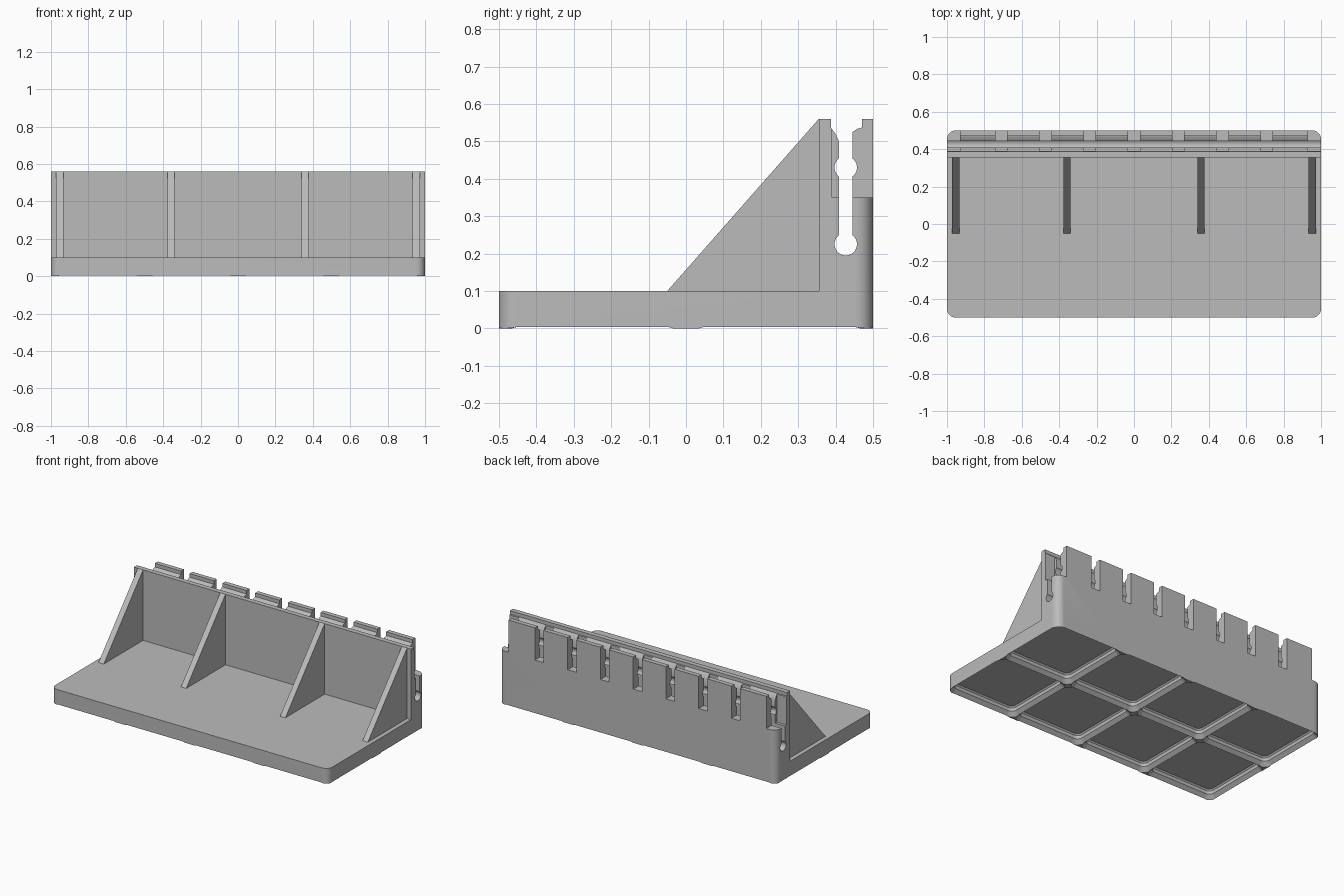
import bpy, bmesh
from math import sin, cos, radians, pi

if "Cube" in bpy.data.objects:
    bpy.data.objects.remove(bpy.data.objects["Cube"])

grey = bpy.data.materials.new("plain grey")
grey.use_nodes = True
colour = (0.5, 0.5, 0.5, 1)
grey.diffuse_color = colour
grey.node_tree.nodes["Principled BSDF"].inputs["Base Color"].default_value = colour


def loft(name, rings):
    """Solid skinned through rings of equal point count, capped at both ends."""
    bm = bmesh.new()
    loops = [[bm.verts.new(p) for p in ring] for ring in rings]
    n = len(loops[0])
    for a, b in zip(loops, loops[1:]):
        for i in range(n):
            j = (i + 1) % n
            bm.faces.new((a[i], a[j], b[j], b[i]))
    bm.faces.new(loops[0][::-1])
    bm.faces.new(loops[-1])
    bmesh.ops.recalc_face_normals(bm, faces=bm.faces)
    mesh = bpy.data.meshes.new(name)
    bm.to_mesh(mesh)
    bm.free()
    mesh.materials.append(grey)
    obj = bpy.data.objects.new(name, mesh)
    bpy.context.collection.objects.link(obj)
    return obj


def extrude_x(name, profile, x0, x1):
    return loft(name, [[(x, y, z) for y, z in profile] for x in (x0, x1)])


def rounded(cx, cy, hx, hy, r, z, steps=8):
    """Rounded rectangle ring at height z."""
    ring = []
    for q, (sx, sy) in enumerate(((1, 1), (-1, 1), (-1, -1), (1, -1))):
        for i in range(steps + 1):
            a = (q + i / steps) * pi / 2
            ring.append((cx + sx * (hx - r) + r * cos(a), cy + sy * (hy - r) + r * sin(a), z))
    return ring


def cut(target, cutter, operation="DIFFERENCE"):
    cutter.hide_render = True
    mod = target.modifiers.new("cut", "BOOLEAN")
    mod.object, mod.operation, mod.solver = cutter, operation, "EXACT"
    bpy.context.view_layer.objects.active = target
    bpy.ops.object.modifier_apply(modifier=mod.name)
    bpy.data.objects.remove(cutter)


def arc(cy, cz, a0, a1, steps=14):
    angles = [radians(a0 + (a1 - a0) * i / steps) for i in range(steps + 1)]
    return [(cy + 0.03 * cos(a), cz + 0.03 * sin(a)) for a in angles]


# Base and back wall in one side profile, with the keyhole slot open at the top
slot_y, top = 0.427, 0.56
profile = [(-0.6, 0), (0.6, 0), (0.6, top), (0.47, top), (0.47, 0.537), (0.457, 0.533), (0.445, 0.525)]
profile += arc(slot_y, 0.43, 53, -53)
profile += arc(slot_y, 0.225, 53, -233, 28)
profile += arc(slot_y, 0.43, 233, 127)
profile += [(0.409, 0.5), (0.401, 0.518), (0.387, 0.537), (0.387, top), (0.355, top), (0.355, 0.1), (-0.6, 0.1)]
body = extrude_x("base_and_back_wall", profile, -1.1, 1.1)

# Rounded outer corners
outline = loft("outline", [rounded(0, 0, 1, 0.5, 0.046, z) for z in (-0.2, 0.8)])
cut(body, outline, "INTERSECT")

# Notches along the back, and open ones at both ends
spans = [(k * 0.2365 - 0.031, k * 0.2365 + 0.031) for k in range(-3, 4)]
spans += [(-1.2, -0.93), (0.93, 1.2)]
for x0, x1 in spans:
    cut(body, extrude_x("notch", [(0.39, 0.35), (0.7, 0.35), (0.7, 0.7), (0.39, 0.7)], x0, x1))

# Stepped square sockets under the base: (inset, height)
steps = [(-0.02, -0.02), (0.0256, 0.0256), (0.0256, 0.047), (0.034, 0.0555)]
for cx in (-0.75, -0.25, 0.25, 0.75):
    for cy in (-0.25, 0.25):
        rings = [rounded(cx, cy, 0.254 - i, 0.254 - i, 0.06 - i, z) for i, z in steps]
        cut(body, loft("socket", rings))

# Triangular support ribs
ribs = []
for i, x in enumerate((-0.953, -0.358, 0.358, 0.953)):
    tri = [(-0.05, 0.1), (0.355, 0.1), (0.355, top)]
    ribs.append(extrude_x(f"support_rib_{i + 1}", tri, x - 0.019, x + 0.019))

# Smooth the round parts, keep the edges sharp
bpy.ops.object.select_all(action="DESELECT")
body.select_set(True)
bpy.context.view_layer.objects.active = body
bpy.ops.object.shade_smooth_by_angle(angle=radians(25))
